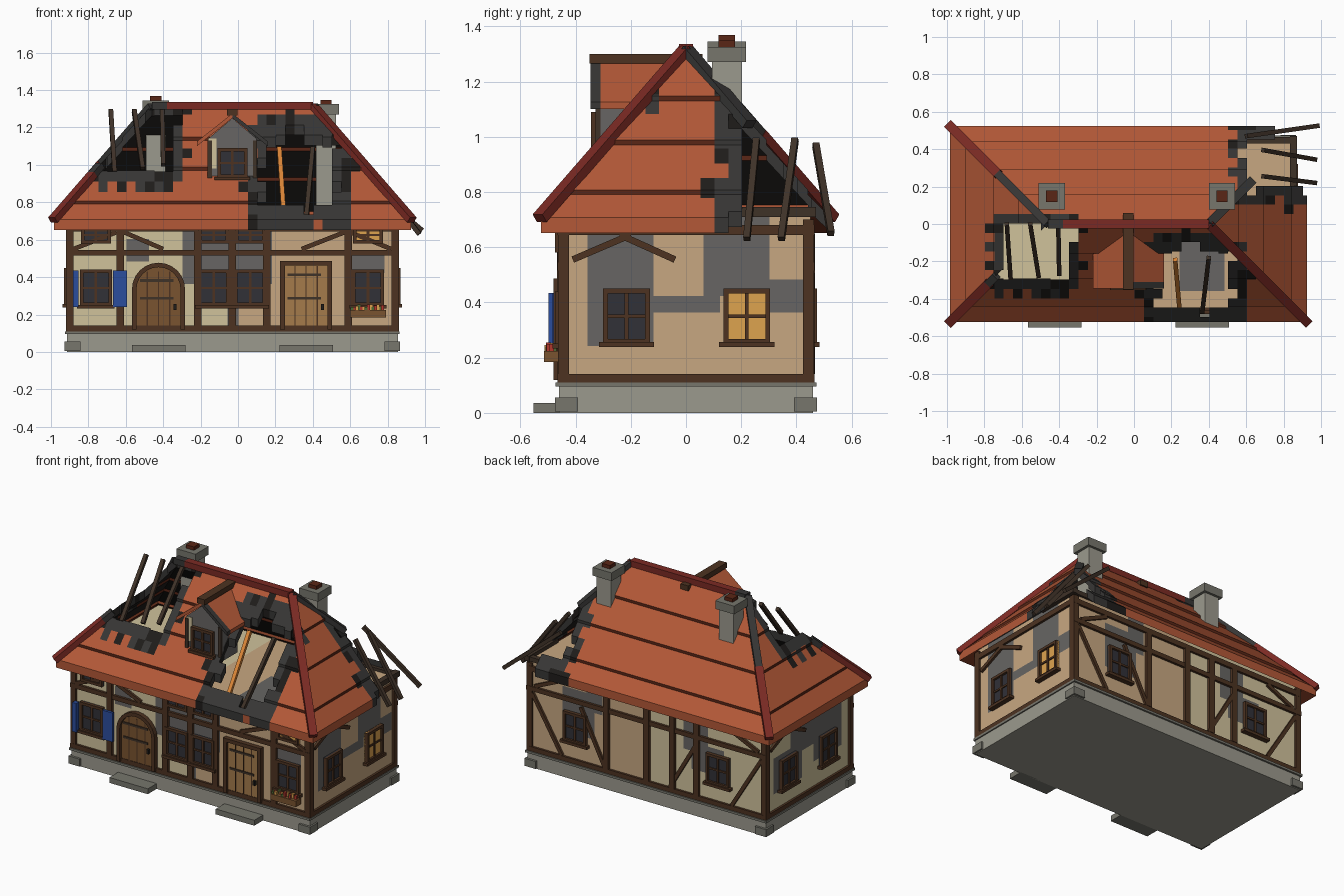
import bpy, bmesh, math, random
from mathutils import Vector, Matrix

if "Cube" in bpy.data.objects:
    bpy.data.objects.remove(bpy.data.objects["Cube"])

def mat(name, h):
    m = bpy.data.materials.new(name)
    m.diffuse_color = [(int(h[i:i + 2], 16) / 255) ** 2.2 for i in (0, 2, 4)] + [1]
    m.use_nodes = True
    m.node_tree.nodes["Principled BSDF"].inputs["Base Color"].default_value = m.diffuse_color
    return m

COL = dict(tile='B2593A', tile_dark='5A2A1C', ridge='7A2E28', char='3A3938', black='242220', cream='CFC19A',
           tan='C6A680', soot='676563', wood='4E3626', burnt='41352C', ember='D9843A', door='795433', door_light='A37A4C',
           glass='34343A', lit='DDA250', stone='9A988C', stone_dark='76756C', blue='2F4E9C', leaf='4C6B35', red='B03A30')
M = {k: mat(k, h) for k, h in COL.items()}

def finish(name, bm, mats):
    bmesh.ops.recalc_face_normals(bm, faces=bm.faces)
    me = bpy.data.meshes.new(name)
    bm.to_mesh(me)
    bm.free()
    for m in mats:
        me.materials.append(M[m])
    ob = bpy.data.objects.new(name, me)
    bpy.context.collection.objects.link(ob)
    return ob

def box(name, lo, hi, m):
    lo, hi = Vector(lo), Vector(hi)
    bm = bmesh.new()
    size = [abs(v) for v in hi - lo]
    bmesh.ops.create_cube(bm, size=1, matrix=Matrix.Translation((lo + hi) / 2) @ Matrix.Diagonal((*size, 1)))
    return finish(name, bm, [m])

def beam(name, a, b, w, t, m):
    a, b = Vector(a), Vector(b)
    bm = bmesh.new()
    rot = (b - a).to_track_quat('Y', 'Z').to_matrix().to_4x4()
    bmesh.ops.create_cube(bm, size=1, matrix=Matrix.Translation((a + b) / 2) @ rot @ Matrix.Diagonal((w, (b - a).length, t, 1)))
    return finish(name, bm, [m])

# Wall coordinates: u along the wall, d outwards, z up
X0, X1, Y = -0.905, 0.845, 0.45
def P(side, u, d, z):
    return {'front': (u, -Y - d, z), 'back': (u, Y + d, z), 'right': (X1 + d, u, z), 'left': (X0 - d, u, z)}[side]

def wbox(name, side, u0, u1, z0, z1, d0, d1, m):
    return box(f'{side}_{name}', P(side, u0, d0, z0), P(side, u1, d1, z1), m)

def prism(name, side, pts, d0, d1, m):
    bm = bmesh.new()
    a = [bm.verts.new(P(side, u, d0, z)) for u, z in pts]
    b = [bm.verts.new(P(side, u, d1, z)) for u, z in pts]
    bm.faces.new(a)
    bm.faces.new(b)
    for i in range(len(a)):
        j = (i + 1) % len(a)
        bm.faces.new((a[i], a[j], b[j], b[i]))
    return finish(f'{side}_{name}', bm, [m])

def slice_grid(bm, axes, step):
    for ax in axes:
        for i in range(-20, 32):
            n = Vector((0, 0, 0))
            n[ax] = 1
            bmesh.ops.bisect_plane(bm, geom=bm.verts[:] + bm.edges[:] + bm.faces[:], plane_co=n * (i * step + 0.003), plane_no=n)

# Wall body with cream and tan plaster and stepped soot patches
SOOT = {'front': [(-.28, .2, .34, .72), (.62, .8, .42, .56), (-.6, -.45, .5, .6), (-.06, .03, .14, .72)],
        'right': [(-.33, -.1, .25, .72), (.09, .33, .42, .72), (.3, .42, .34, .5), (-.1, .12, .34, .42)],
        'back': [(.38, .6, .3, .6), (.3, .45, .5, .72), (-.62, -.36, .3, .5), (-.5, -.3, .45, .65)],
        'left': [(-.36, -.06, .3, .62), (.06, .34, .24, .5), (-.1, .2, .45, .72)]}
bm = bmesh.new()
bmesh.ops.create_cube(bm, size=1, matrix=Matrix.Translation(((X0 + X1) / 2, 0, .41)) @ Matrix.Diagonal((X1 - X0, 2 * Y, .62, 1)))
slice_grid(bm, (0, 1, 2), .06)
for f in bm.faces:
    c, n = f.calc_center_median(), f.normal
    side = 'front' if n.y < -.5 else 'back' if n.y > .5 else 'right' if n.x > .5 else 'left'
    u = c.x if abs(n.y) > .5 else c.y
    f.material_index = 0 if c.x < -.03 and side != 'right' else 1
    if abs(n.z) < .5 and any(a < u < b and p < c.z < q for a, b, p, q in SOOT[side]):
        f.material_index = 2
    if n.z > .5 and .25 < c.x < .5 and c.y > -.36 and c.y < 0:
        f.material_index = 2
finish('wall_body', bm, ['cream', 'tan', 'soot'])

# Stone base, corner stones, steps
box('foundation', (-.915, -.46, 0), (.855, .46, .1), 'stone')
box('foundation_cap', (-.925, -.472, .095), (.863, .472, .11), 'stone_dark')
for x in (-.885, .825):
    for y in (-.433, .433):
        box('corner_stone', (x - .042, y - .042, .005), (x + .042, y + .042, .055), 'stone_dark')
for x in (-.425, .365):
    box('door_step', (x - .143, -.553, 0), (x + .143, -.45, .036), 'stone_dark')

# Timber frame
LEN = {'front': (-.92, .86), 'back': (-.92, .86), 'left': (-.464, .464), 'right': (-.464, .464)}
POSTS = {'front': (-.63, -.215, -.03, .155, .59), 'back': (-.4, -.22, -.03, .27), 'left': (), 'right': ()}
BRACES = {'front': [(-.88, .55, -.65, .64), (-.61, .64, -.4, .55), (.82, .55, .6, .64), (.57, .64, .34, .55)],
          'right': [(-.41, .555, -.2, .645), (-.24, .645, -.04, .555)], 'left': [(.41, .555, .2, .645), (.24, .645, .04, .555)],
          'back': [(.82, .5, .6, .14), (.28, .14, .46, .5), (-.88, .5, -.66, .14), (-.41, .5, -.2, .14), (.8, .55, .6, .64), (-.86, .55, -.66, .64)]}
for s, (a, b) in LEN.items():
    wbox('sill_beam', s, a, b, .11, .14, 0, .015, 'wood')
    wbox('top_beam', s, a, b, .645, .68, 0, .015, 'wood')
    if s in ('front', 'back'):
        wbox('mid_beam', s, a, b, .515, .545, 0, .016, 'wood')
    for u in POSTS[s]:
        wbox('post', s, u - .02, u + .02, .14, .65, 0, .018, 'wood')
    for u0, z0, u1, z1 in BRACES[s]:
        beam(s + '_brace', P(s, u0, .003, z0), P(s, u1, .003, z1), .024, .024, 'wood')
for x in (-.9, .84):
    for y in (-.444, .444):
        box('corner_post', (x - .02, y - .02, .11), (x + .02, y + .02, .7), 'wood')

# Windows
def window(s, u, z0, z1, w=.17, glass='glass', d=0, sill=True):
    h, f = w / 2, .018
    wbox('window_glass', s, u - h, u + h, z0, z1, d, d + .01, glass)
    for e in (-1, 1):
        wbox('window_jamb', s, u + e * h, u + e * (h - f), z0, z1, d, d + .024, 'wood')
    for z in (z0, z1 - f):
        wbox('window_rail', s, u - h, u + h, z, z + f, d, d + .024, 'wood')
    wbox('window_mullion', s, u - .007, u + .007, z0, z1, d, d + .018, 'wood')
    wbox('window_bar', s, u - h, u + h, (z0 + z1) / 2 - .006, (z0 + z1) / 2 + .006, d, d + .017, 'wood')
    if sill:
        wbox('window_sill', s, u - h - .015, u + h + .015, z0 - .012, z0 + .006, d, d + .033, 'wood')

for u in (-.76, -.13, .065, .695):
    window('front', u, .245, .44)
    window('front', u, .58, .67, .16, 'lit' if u > .5 else 'glass', sill=False)
for s, u, g in (('right', -.215, 'glass'), ('right', .22, 'lit'), ('left', -.2, 'glass'), ('left', .22, 'glass'),
                ('back', .5, 'glass'), ('back', -.56, 'glass')):
    window(s, u, .25, .45, glass=g)
for e, du, dd in ((-1, .03, .045), (1, .075, .012)):
    a = -.76 + e * .092
    prism('shutter', 'front', [(a, .24), (a + e * du, .24), (a + e * du, .435), (a, .435)], .018, .03 + dd * .4, 'blue')

# Flower box
box('flower_box', (.6, -.515, .185), (.79, -.46, .225), 'door')
random.seed(4)
for i in range(14):
    x, y, z = .61 + i * .0125, random.uniform(-.505, -.475), random.uniform(.23, .248)
    box('flower', (x - .008, y - .009, .22), (x + .008, y + .009, z + .008), ('leaf', 'red', 'lit')[i % 3])

# Doors: arched left, straight right
def arch(r, z0, zs=.335, c=-.425):
    return [(c - r, z0)] + [(c - r * math.cos(math.pi * i / 12), zs + r * math.sin(math.pi * i / 12)) for i in range(13)] + [(c + r, z0)]
prism('arched_door', 'front', arch(.12, .12), 0, .012, 'door')
prism('arched_frame', 'front', arch(.142, .12) + arch(.118, .12)[::-1], 0, .03, 'wood')
wbox('plank_door', 'front', .25, .48, .12, .47, 0, .012, 'door_light')
prism('plank_frame', 'front', [(.225, .12), (.225, .487), (.503, .487), (.503, .12), (.478, .12), (.478, .463), (.25, .463), (.25, .12)], 0, .03, 'wood')
for c, zt in ((-.425, .43), (.364, .46)):
    for k in (-.06, 0, .06):
        wbox('door_plank_gap', 'front', c + k - .003, c + k + .003, .13, zt, 0, .014, 'wood')
    for z in (.28, zt - .055):
        wbox('door_strap', 'front', c - .1, c + .08, z, z + .014, 0, .018, 'burnt')
    wbox('door_handle', 'front', c + .08, c + .095, .225, .255, 0, .028, 'black')

# Roof: four lapped courses, cut in plan by burnt holes
HOLES = [(-.69, -.35, -.28, -.02), (.14, .52, -.46, -.17), (.22, .42, -.47, -.13), (.6, 1, .19, .47), (.75, 1, .19, .6)]
def noise(c):
    return random.Random(math.floor(c.x / .05) * 97 + math.floor(c.y / .05) * 13).random()
def hole_dist(c):
    return min(math.hypot(max(a - c.x, c.x - b, 0), max(p - c.y, c.y - q, 0)) for a, b, p, q in HOLES)
def ring(z, lift=0):
    t = (z - .69) / .63
    xa, xb, y = -.985 + .525 * t, .925 - .525 * t, .525 * (1 - t)
    return [Vector(v) for v in ((xa, -y, z + lift), (xb, -y, z + lift), (xb, y, z + lift), (xa, y, z + lift))]

LEVELS = (.69, .79, .97, 1.13, 1.32)
for k in range(4):
    bm = bmesh.new()
    lo, hi = ring(LEVELS[k], .018), ring(LEVELS[k + 1])
    for i in range(4):
        j = (i + 1) % 4
        bm.faces.new([bm.verts.new(v) for v in (lo[i], lo[j], hi[j], hi[i])])
    bmesh.ops.remove_doubles(bm, verts=bm.verts, dist=.0005)
    slice_grid(bm, (0, 1), .05)
    gone = []
    for f in bm.faces:
        c = f.calc_center_median()
        d = hole_dist(c)
        if d == 0 or (d < .03 and noise(c) > .75):
            gone.append(f)
    bmesh.ops.delete(bm, geom=gone, context='FACES')
    new = bmesh.ops.extrude_face_region(bm, geom=bm.faces[:], use_keep_orig=True)['geom']
    bmesh.ops.translate(bm, verts=[g for g in new if isinstance(g, bmesh.types.BMVert)], vec=(0, 0, -.056))
    bmesh.ops.recalc_face_normals(bm, faces=bm.faces)
    bm.normal_update()
    for f in bm.faces:
        c = f.calc_center_median()
        burnt = hole_dist(c) < .05 + .07 * noise(c)
        inside = X0 < c.x < X1 and abs(c.y) < Y
        if f.normal.z < -.2:
            f.material_index = 3 if inside else 1
        elif burnt:
            f.material_index = 3 if noise(c) > .8 else 2
        else:
            f.material_index = 1 if k and f.normal.z < .2 else 0
    finish('roof_course', bm, ['tile', 'tile_dark', 'char', 'black'])

# Ridge and hip caps, broken at the holes
RA, RB = Vector((-.46, 0, 1.315)), Vector((.40, 0, 1.315))
beam('ridge_cap', (-.38, 0, 1.315), RB, .05, .04, 'ridge')
beam('ridge_cap_burnt', RA, (-.38, 0, 1.315), .05, .04, 'char')
for top, cx, cy, end, char in ((RA, -.99, -.53, .48, .4), (RA, -.99, .53, 1, .5), (RB, .93, -.53, 1, 1), (RB, .93, .53, 0, 0)):
    low = Vector((cx, cy, .705))
    if end:
        beam('hip_cap', low, low.lerp(top, char), .05, .035, 'ridge')
    if char < end:
        beam('hip_cap_burnt', low.lerp(top, char), low.lerp(top, end), .045, .035, 'char')
beam('hip_cap_burnt', RB, (.63, .23, 1.045), .05, .035, 'char')

# Exposed rafters and wall plate
RAFTERS = [((.22, -.19, 1.09), (.245, -.475, .725), 'ember'), ((.4, -.18, 1.09), (.365, -.47, .71), 'burnt'),
           ((-.68, .0, 1.29), (-.66, -.29, .96), 'burnt'), ((-.555, .0, 1.29), (-.51, -.28, .98), 'burnt'),
           ((-.405, .0, 1.29), (-.4, -.27, 1), 'burnt'), ((.69, .255, .99), (.97, .22, .63), 'burnt'),
           ((.69, .395, .99), (.97, .345, .63), 'burnt'), ((.6, .47, .97), (.985, .525, .65), 'burnt')]
for a, b, m in RAFTERS:
    beam('rafter', a, b, .024, .024, m)
box('wall_plate', (.835, .16, .71), (.872, .47, .745), 'burnt')
box('back_wall_plate', (.6, .43, .71), (.85, .465, .74), 'burnt')

# Chimneys
for x, z in ((-.44, 1.30), (.47, 1.28)):
    box('chimney_shaft', (x - .053, .095, .72 if x > 0 else .95), (x + .053, .202, z), 'stone')
    box('chimney_cap', (x - .07, .078, z - .01), (x + .07, .218, z + .045), 'stone_dark')
    box('chimney_pot', (x - .03, .118, z + .04), (x + .03, .178, z + .068), 'tile_dark')

# Dormer
c = -.03
prism('dormer_wall', 'front', [(c - .13, .9), (c + .13, .9), (c + .13, 1.14), (c, 1.25), (c - .13, 1.14)], -.3, -.13, 'soot')
wbox('dormer_plaster', 'front', c - .128, c - .085, .98, 1.14, -.13, -.126, 'cream')
for e in (-1, 1):
    prof = [(c, 1.275), (c + e * .19, 1.125), (c + e * .19, 1.1), (c, 1.25)]
    prism('dormer_roof', 'front', prof, -.4, -.14 if e > 0 else -.105, 'tile')
    if e > 0:
        prism('dormer_roof_burnt', 'front', prof, -.14, -.105, 'char')
    wbox('dormer_post', 'front', c + e * .132, c + e * .11, .92, 1.13, -.14, -.122, 'burnt')
window('front', c, .93, 1.09, .16, d=-.13)
box('dormer_ridge', (c - .028, -.35, 1.265), (c + .028, .06, 1.3), 'wood')
